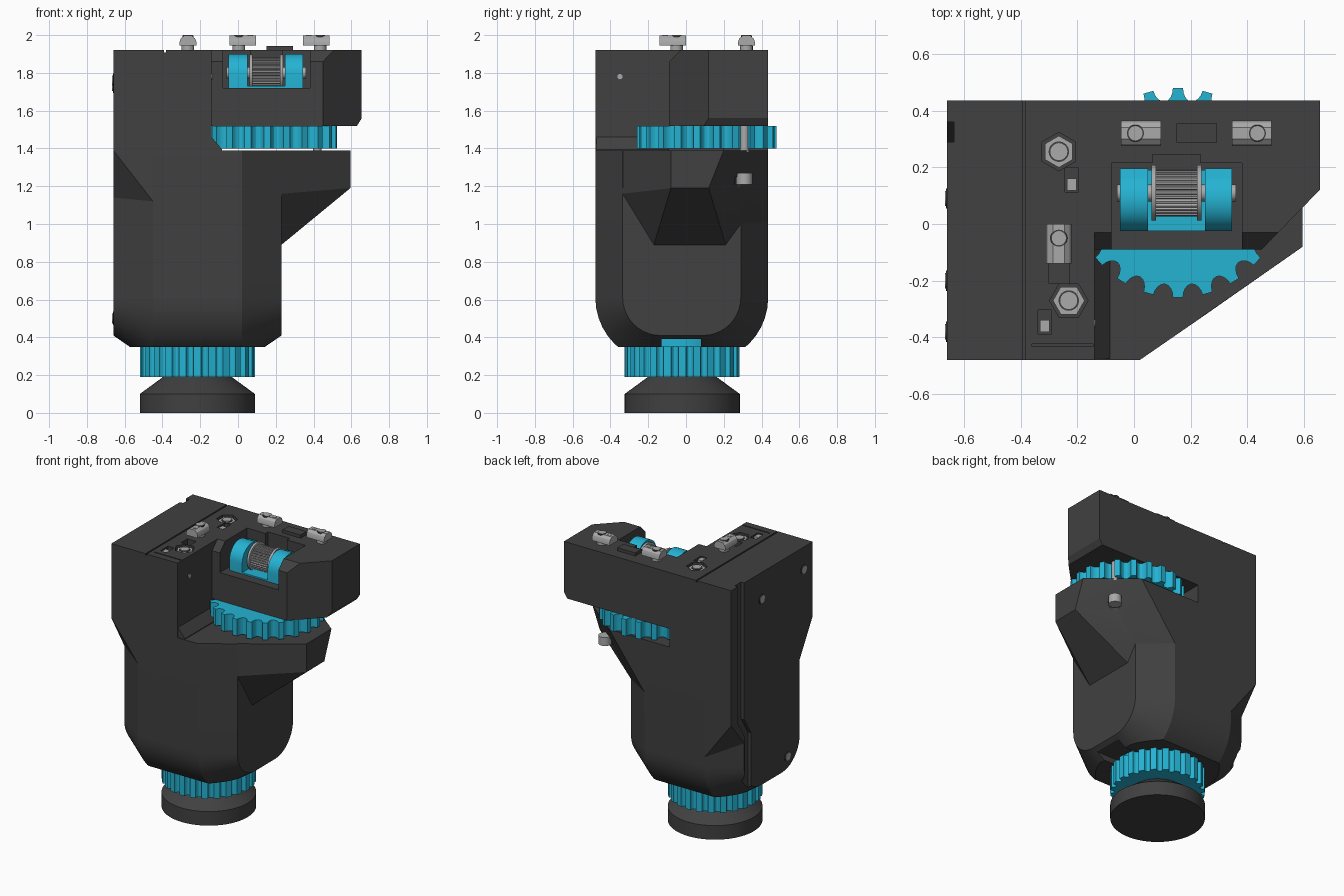
import bpy, bmesh, math
from math import sin, cos, pi, radians
from mathutils import Vector

if "Cube" in bpy.data.objects:
    bpy.data.objects.remove(bpy.data.objects["Cube"])


def material(name, rgb):
    m = bpy.data.materials.new(name)
    m.use_nodes = True
    m.diffuse_color = (*rgb, 1)
    m.node_tree.nodes["Principled BSDF"].inputs["Base Color"].default_value = (*rgb, 1)
    return m


DARK = material("charcoal plastic", (0.052, 0.052, 0.052))
CYAN = material("cyan plastic", (0.018, 0.45, 0.65))
STEEL = material("steel", (0.40, 0.40, 0.40))
parts = []


def finish(name, bm, mat):
    bmesh.ops.recalc_face_normals(bm, faces=bm.faces)
    me = bpy.data.meshes.new(name)
    bm.to_mesh(me)
    bm.free()
    ob = bpy.data.objects.new(name, me)
    bpy.context.collection.objects.link(ob)
    me.materials.append(mat)
    parts.append(ob)
    return ob


def prism(name, pts, axis, a, b, mat=DARK):
    """Polygon extruded along an axis: z uses (x, y), x uses (y, z), y uses (x, z)."""
    place = {"z": lambda p, d: (p[0], p[1], d),
             "x": lambda p, d: (d, p[0], p[1]),
             "y": lambda p, d: (p[0], d, p[1])}[axis]
    bm = bmesh.new()
    lo = [bm.verts.new(place(p, a)) for p in pts]
    hi = [bm.verts.new(place(p, b)) for p in pts]
    bm.faces.new(lo)
    bm.faces.new(hi)
    n = len(pts)
    for i in range(n):
        j = (i + 1) % n
        bm.faces.new((lo[i], lo[j], hi[j], hi[i]))
    return finish(name, bm, mat)


def box(name, x0, x1, y0, y1, z0, z1, mat=DARK):
    return prism(name, [(x0, y0), (x1, y0), (x1, y1), (x0, y1)], "z", z0, z1, mat)


def hull(name, pts, mat=DARK):
    bm = bmesh.new()
    bmesh.ops.convex_hull(bm, input=[bm.verts.new(p) for p in pts])
    bmesh.ops.dissolve_limit(bm, angle_limit=0.01, verts=bm.verts, edges=bm.edges)
    return finish(name, bm, mat)


def circle(cx, cy, r, n=32, turn=0.0):
    return [(cx + r * cos(2 * pi * i / n + turn), cy + r * sin(2 * pi * i / n + turn)) for i in range(n)]


def scalloped(cx, cy, r, teeth, depth, notch=0.6):
    """Round outline with a rounded notch between neighbouring teeth."""
    pts = []
    for t in range(teeth):
        mid = pi / 2 + 2 * pi * t / teeth
        for k in range(9):
            u = -cos(pi * k / 8)
            ang = mid + u * notch * pi / teeth
            rr = r - depth * math.sqrt(max(0, 1 - u * u))
            pts.append((cx + rr * cos(ang), cy + rr * sin(ang)))
    turn = pi / teeth
    return [(cx + (x - cx) * cos(turn) - (y - cy) * sin(turn),
             cy + (x - cx) * sin(turn) + (y - cy) * cos(turn)) for x, y in pts]


def cut(ob, *cutters):
    """Subtract the cutters, then discard them."""
    for c in cutters:
        c.hide_render = True
        mod = ob.modifiers.new("cut", "BOOLEAN")
        mod.operation, mod.object, mod.solver = "DIFFERENCE", c, "EXACT"
    bpy.context.view_layer.update()
    me = bpy.data.meshes.new_from_object(ob.evaluated_get(bpy.context.evaluated_depsgraph_get()))
    ob.modifiers.clear()
    ob.data = me
    for c in cutters:
        parts.remove(c)
        bpy.data.objects.remove(c)


def slice_off(ob, co, no):
    """Remove everything beyond a plane and close the opening."""
    bm = bmesh.new()
    bm.from_mesh(ob.data)
    r = bmesh.ops.bisect_plane(bm, geom=bm.verts[:] + bm.edges[:] + bm.faces[:],
                               plane_co=co, plane_no=no, clear_outer=True)
    bmesh.ops.edgenet_fill(bm, edges=[e for e in r["geom_cut"] if isinstance(e, bmesh.types.BMEdge)])
    bmesh.ops.recalc_face_normals(bm, faces=bm.faces)
    bm.to_mesh(ob.data)
    bm.free()


# Lower housing: U-shaped section lofted along x, with chamfered ends
def u_section(inset):
    y0, y1, r = -0.48 + inset, 0.435 - inset, 0.345 - inset
    pts = [(y0, 1.39)]
    for cy, start in ((-0.135, pi), (0.09, 1.5 * pi)):
        pts += [(cy + r * cos(start + pi / 2 * k / 10), 0.61 + r * sin(start + pi / 2 * k / 10)) for k in range(11)]
    return pts + [(y1, 1.39)]


bm = bmesh.new()
rings = [[bm.verts.new((x, y, z)) for y, z in u_section(i)]
         for x, i in ((-0.66, 0.145), (-0.45, 0), (0.02, 0), (0.23, 0.145))]
for a, b in zip(rings, rings[1:]):
    for i in range(len(a)):
        j = (i + 1) % len(a)
        bm.faces.new((a[i], a[j], b[j], b[i]))
bm.faces.new(rings[0])
bm.faces.new(rings[-1])
lower = finish("lower_housing", bm, DARK)
slice_off(lower, (0, 0, 0.35), (0, 0, -1))
cut(lower, box("notch", 0.0, 0.4, -0.13, 0.08, 0.2, 0.39))

# Corner fillers that widen the housing up to its square top
hull("front_left_corner", [(-0.66, -0.48, 1.39), (-0.45, -0.48, 1.12), (-0.66, -0.335, 1.14),
                           (-0.45, -0.335, 1.39), (-0.66, -0.335, 1.39), (-0.45, -0.48, 1.39)])
back_corner = hull("back_left_corner", [(-0.66, 0.435, 0.96), (-0.45, 0.435, 0.68), (-0.66, 0.29, 0.78),
                                        (-0.66, 0.435, 1.39), (-0.45, 0.435, 1.39), (-0.66, 0.25, 1.39),
                                        (-0.45, 0.29, 1.39)])

# Overhanging shelf under the large wheel, with a screw bore
shelf = hull("overhang_shelf", [
    (0.23, -0.335, 1.16), (0.23, -0.17, 0.89), (0.23, 0.21, 0.89), (0.23, 0.29, 1.0),
    (0.595, -0.08, 1.19), (0.595, 0.12, 1.19), (0.595, -0.08, 1.39), (0.595, 0.2, 1.39),
    (0.02, -0.48, 1.39), (0.30, 0.435, 1.39), (0.01, 0.435, 1.0), (0.01, 0.435, 1.39)])
cut(shelf, prism("bore", circle(0.42, 0.31, 0.052), "z", 0.8, 1.25))
prism("shelf_screw", circle(0.42, 0.31, 0.042), "z", 1.21, 1.27, STEEL)
prism("wheel_pin", circle(0.42, 0.31, 0.023), "z", 1.38, 1.53, STEEL)

# Tower on the left, with recesses for the hardware on top
NUTS = [(-0.265, 0.255, pi / 6), (-0.23, -0.27, 0)]
TABS = [(-0.22, 0.155), (-0.315, -0.345)]
tower = box("tower", -0.66, -0.14, -0.48, 0.435, 1.39, 1.92)
cutters = [box("seam", -0.392, -0.382, -0.6, 0.6, 1.908, 2),
           box("seam", -0.36, -0.145, -0.432, -0.424, 1.91, 2),
           box("wheel_slot", -0.175, 0, 0.2, 0.6, 1.39, 1.52),
           box("socket", -0.3, -0.23, -0.21, -0.14, 1.88, 2)]
cutters += [prism("nut_recess", circle(x, y, 0.068, 6, t), "z", 1.87, 2) for x, y, t in NUTS]
cutters += [box("tab_recess", x - 0.024, x + 0.024, y - 0.042, y + 0.042, 1.88, 2) for x, y in TABS]
cut(tower, *cutters)
hull("tower_foot", [(x, y, z) for y in (-0.475, -0.09) for x, z in ((-0.15, 1.46), (-0.14, 1.46), (-0.085, 1.395),
                                                                   (-0.085, 1.385), (-0.15, 1.385))])

# Cable groove down the left side
groove = [(0.29, 2), (0.36, 2), (0.36, 0.95), (0.28, 0.82), (0.28, 0.3), (0.21, 0.3), (0.21, 0.82), (0.29, 0.95)]
for ob in (tower, back_corner, lower):
    cut(ob, prism("groove", groove, "x", -0.8, -0.635))

# Head block over the wheel, with an open pocket for the roller
head = prism("head_block", [(-0.16, -0.09), (0.45, -0.09), (0.655, 0.12), (0.655, 0.435), (-0.16, 0.435)],
             "z", 1.52, 1.92)
slice_off(head, (0, -0.09, 1.86), (0, -0.7, 0.7))
slice_off(head, (0.655, 0, 1.56), (0.85, 0, -0.53))
cut(head, box("pocket", -0.08, 0.38, -0.3, 0.215, 1.72, 2.1),
    box("pocket_back", 0.065, 0.235, 0.1, 0.245, 1.72, 2.1))

# Large finger wheel and the bottom adjusting wheel
prism("finger_wheel", scalloped(0.155, 0.11, 0.37, 22, 0.045, 0.66), "z", 1.40, 1.52, CYAN)
KX, KY = -0.215, -0.02
prism("adjusting_wheel", scalloped(KX, KY, 0.305, 24, 0.026, 0.5), "z", 0.19, 0.352, CYAN)
prism("wheel_hub", circle(KX, KY, 0.255, 48), "z", 0.3, 0.40, CYAN)

# Bottom knob, turned from a profile
bm = bmesh.new()
for z0, z1, r0, r1 in ((0, 0.10, 0.305, 0.305), (0.10, 0.195, 0.305, 0.175)):
    r = bmesh.ops.create_cone(bm, cap_ends=True, segments=64, radius1=r0, radius2=r1, depth=z1 - z0)
    bmesh.ops.translate(bm, verts=r["verts"], vec=(KX, KY, (z0 + z1) / 2))
finish("bottom_knob", bm, DARK)

# Roller with flanges between two cyan cheeks
RY, RZ = 0.11, 1.80
prism("ribbed_roller", scalloped(RY, RZ, 0.083, 30, 0.01, 0.6), "x", 0.075, 0.225, STEEL)
for x in (0.062, 0.222):
    prism("roller_flange", circle(RY, RZ, 0.098, 40), "x", x, x + 0.016, STEEL)
prism("roller_axle", circle(RY, RZ, 0.03), "x", -0.06, 0.36, STEEL)
cheek = [(0.195, 1.71), (0.195, 1.86)]
cheek += [(0.085 + 0.11 * cos(a), 1.79 + 0.11 * sin(a)) for a in [radians(45 + 135 * k / 14) for k in range(15)]]
cheek += [(-0.025, 1.71)]
for x0, x1 in ((-0.05, 0.05), (0.25, 0.345)):
    prism("roller_cheek", cheek, "x", x0, x1, CYAN)
box("roller_cradle", -0.05, 0.345, -0.025, 0.19, 1.705, 1.73, CYAN)

# Domed clamp nuts: centre, and direction from ball to screw
for cx, cy, dx, dy in ((0.025, 0.32, -1, 0), (0.415, 0.32, 1, 0), (-0.265, -0.07, 0, 1)):
    dome = [(-0.045, 1.945), (0.045, 1.945), (0.045, 1.963), (0.038, 1.982), (0.02, 1.997),
            (-0.02, 1.997), (-0.038, 1.982), (-0.045, 1.963)]
    if dx:
        prism("clamp_nut", [(cy + p, z) for p, z in dome], "x", cx - 0.07, cx + 0.07, STEEL)
    else:
        prism("clamp_nut", [(cx + p, z) for p, z in dome], "y", cy - 0.07, cy + 0.07, STEEL)
    sx, sy = cx + 0.02 * dx, cy + 0.02 * dy
    prism("clamp_screw", circle(sx, sy, 0.033), "z", 1.90, 1.95, STEEL)
    prism("clamp_screw_rim", circle(sx, sy, 0.03), "z", 1.99, 1.998, DARK)
    prism("clamp_screw_end", circle(sx, sy, 0.025), "z", 1.99, 2.0, STEEL)
    prism("clamp_ball", circle(cx - 0.04 * dx, cy - 0.04 * dy, 0.014, 16), "z", 1.98, 2.0, STEEL)

# Captive hex nuts, locking tabs and the raised socket on top
for x, y, t in NUTS:
    prism("hex_nut", circle(x, y, 0.056, 6, t), "z", 1.86, 1.91, STEEL)
    prism("nut_thread_rim", circle(x, y, 0.036), "z", 1.905, 1.913, DARK)
    prism("nut_thread", circle(x, y, 0.03), "z", 1.9, 1.918, STEEL)
for x, y in TABS:
    box("locking_tab", x - 0.017, x + 0.017, y - 0.036, y + 0.036 - 0.03, 1.87, 1.915, STEEL)
box("top_socket", 0.15, 0.292, 0.287, 0.355, 1.91, 1.942)

# Screw heads on the left side and on the tower's inner wall
for y, z in ((0.09, 1.73), (-0.38, 1.76), (-0.2, 0.5)):
    prism("side_screw_rim", circle(y, z, 0.036), "x", -0.663, -0.64, DARK)
    prism("side_screw", circle(y, z, 0.027), "x", -0.666, -0.64, STEEL)
prism("wall_screw", circle(-0.35, 1.78, 0.014, 16), "x", -0.15, -0.135, STEEL)

# Smooth the round parts, keep edges crisp
bpy.ops.object.select_all(action="DESELECT")
for ob in parts:
    ob.select_set(True)
bpy.context.view_layer.objects.active = parts[0]
bpy.ops.object.shade_smooth_by_angle(angle=radians(25))
